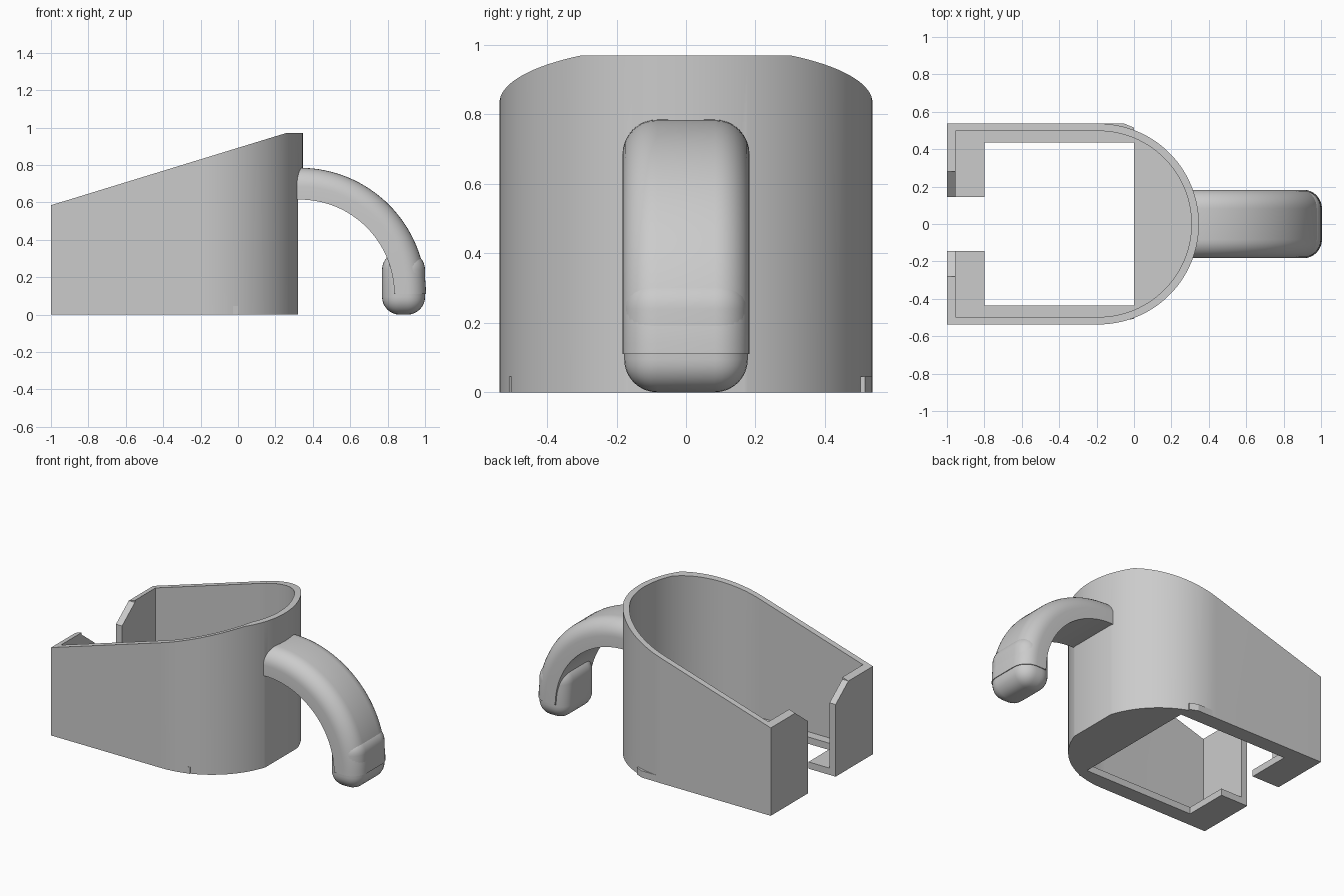
import bpy, bmesh, math
from mathutils import Vector

if "Cube" in bpy.data.objects:
    bpy.data.objects.remove(bpy.data.objects["Cube"])

grey = bpy.data.materials.new("plain_grey")
grey.diffuse_color = (0.6, 0.6, 0.6, 1)
grey.use_nodes = True
grey.node_tree.nodes["Principled BSDF"].inputs["Base Color"].default_value = grey.diffuse_color


def make(name, bm):
    bmesh.ops.recalc_face_normals(bm, faces=bm.faces)
    me = bpy.data.meshes.new(name)
    bm.to_mesh(me)
    bm.free()
    me.materials.append(grey)
    ob = bpy.data.objects.new(name, me)
    bpy.context.collection.objects.link(ob)
    return ob


def prism(name, pts, axis, lo, hi):
    """Extrude a 2D outline along an axis from lo to hi."""
    place = {"x": lambda a, b, t: (t, a, b),
             "y": lambda a, b, t: (a, t, b),
             "z": lambda a, b, t: (a, b, t)}[axis]
    bm = bmesh.new()
    ends = [[bm.verts.new(place(a, b, t)) for a, b in pts] for t in (lo, hi)]
    n = len(pts)
    for ring in ends:
        bm.faces.new(ring)
    for i in range(n):
        j = (i + 1) % n
        bm.faces.new((ends[0][i], ends[0][j], ends[1][j], ends[1][i]))
    return make(name, bm)


def rect(a0, a1, b0, b1):
    return [(a0, b0), (a1, b0), (a1, b1), (a0, b1)]


def select(ob):
    bpy.ops.object.select_all(action="DESELECT")
    ob.select_set(True)
    bpy.context.view_layer.objects.active = ob


def apply(ob, mod):
    select(ob)
    bpy.ops.object.modifier_apply(modifier=mod.name)


def cut(ob, cutter):
    mod = ob.modifiers.new("cut", "BOOLEAN")
    mod.operation, mod.solver, mod.object = "DIFFERENCE", "EXACT", cutter
    apply(ob, mod)
    bpy.data.objects.remove(cutter)


def smooth(ob):
    select(ob)
    bpy.ops.object.shade_smooth_by_angle(angle=math.radians(30))


def d_outline(back, r, steps=56):
    """Straight sides with a half-round end."""
    arc = [(-0.19 + r * math.cos(t), r * math.sin(t))
           for t in (math.pi * (i / steps - 0.5) for i in range(steps + 1))]
    return [(back, -r)] + arc + [(back, r)]


# Holder shell: hollow D-shaped cup with a sloping rim
shell = prism("holder_shell", d_outline(-1, 0.537), "z", 0, 1.1)
cut(shell, prism("hollow", d_outline(-0.955, 0.497), "z", 0.045, 1.3))
rim = [(-1.2, 0.5236), (0.255, 0.97), (0.6, 0.97), (0.6, 1.4), (-1.2, 1.4)]
cut(shell, prism("rim_slope", rim, "y", -1, 1))
# Floor opening and the slot through the end wall
cut(shell, prism("floor_hole", rect(-0.8, 0, -0.435, 0.435), "z", -0.1, 0.2))
half = [(0.145, -0.1), (0.145, 0.48), (0.28, 0.585), (0.28, 0.9)]
slot = half + [(-y, z) for y, z in reversed(half)]
cut(shell, prism("end_slot", slot, "x", -1.1, -0.8))
# Flat below the hook
cut(shell, prism("flat", rect(0.32, 0.6, -0.4, 0.4), "z", -0.1, 0.62))
smooth(shell)

# Small floor corners that show through the curved wall
prism("floor_corner_back", [(-0.2, 0.48), (0, 0.48), (0, 0.515), (-0.05, 0.536), (-0.2, 0.536)],
      "z", 0, 0.045)
prism("floor_corner_front", [(-0.05, -0.48), (0, -0.48), (0, -0.507), (-0.05, -0.515)],
      "z", 0, 0.045)

# Hook arm: flat inside, rounded outside, swept a quarter turn
C = Vector((0.33, 0, 0.11))
R_IN, R_OUT, W, ROUND = 0.505, 0.675, 0.183, 0.1
side = [(W, R_IN)] + [(W - ROUND + ROUND * math.cos(t), R_OUT - ROUND + ROUND * math.sin(t))
                      for t in (math.pi / 2 * i / 8 for i in range(9))]
section = side + [(-y, r) for y, r in reversed(side)]
bm = bmesh.new()
rings = [[bm.verts.new((0.31, y, C.z + r)) for y, r in section]]
for i in range(33):
    t = math.pi / 2 * (1 - i / 32)
    rings.append([bm.verts.new((C.x + r * math.cos(t), y, C.z + r * math.sin(t)))
                  for y, r in section])
n = len(section)
for a, b in zip(rings, rings[1:]):
    for i in range(n):
        j = (i + 1) % n
        bm.faces.new((a[i], a[j], b[j], b[i]))
bm.faces.new(rings[0])
bm.faces.new(rings[-1])
smooth(make("hook_arm", bm))

# Rounded tip of the hook
tip = prism("hook_tip", rect(0.77, 1.0, -0.178, 0.178), "z", 0, 0.335)
mod = tip.modifiers.new("round", "BEVEL")
mod.width, mod.segments, mod.limit_method = 0.095, 8, "NONE"
apply(tip, mod)
smooth(tip)
